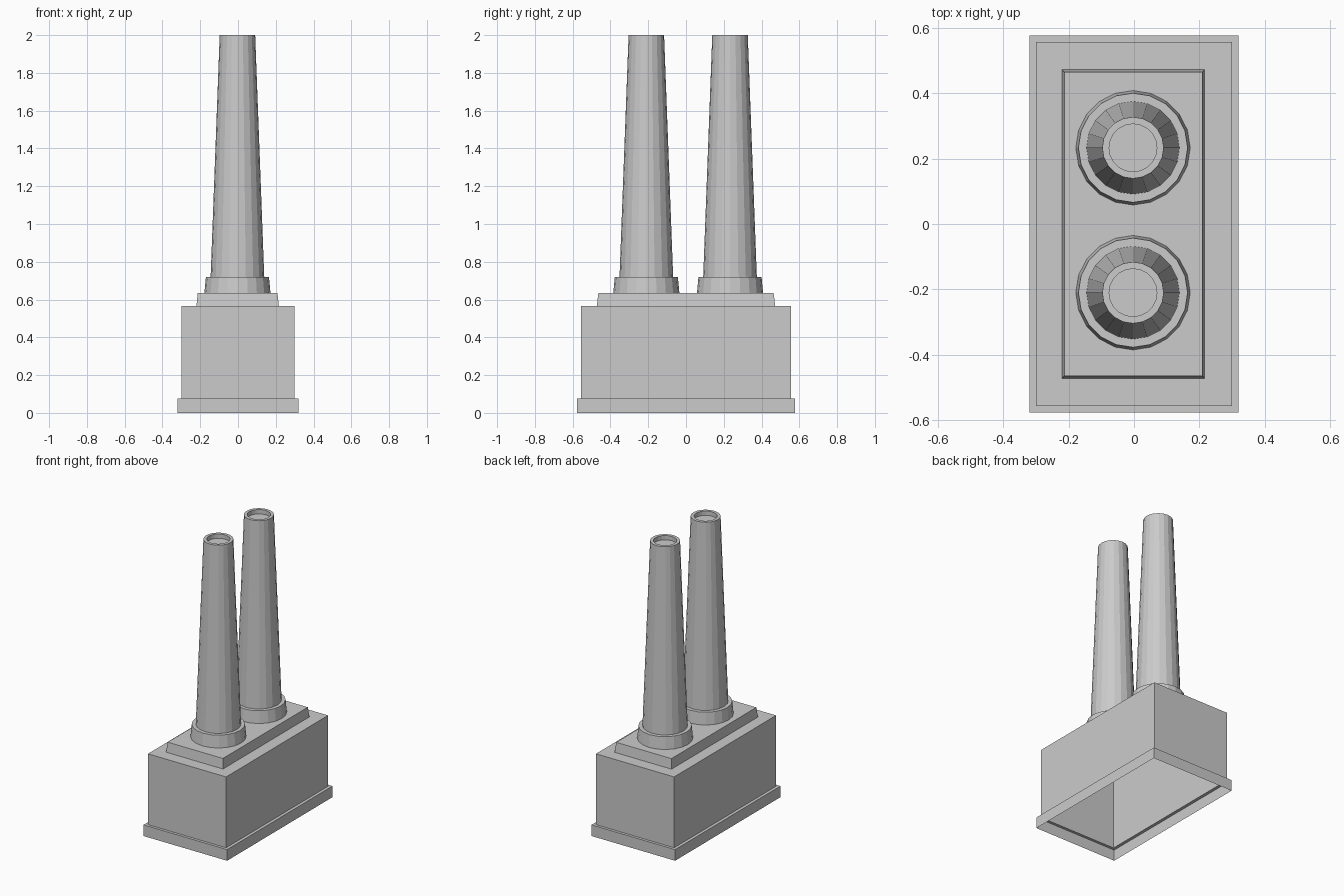
import bpy, bmesh, math

if "Cube" in bpy.data.objects:
    bpy.data.objects.remove(bpy.data.objects["Cube"])


def loft(name, rings, cap_last=True):
    """Skin a list of equal-length vertex rings; the first ring stays open."""
    bm = bmesh.new()
    loops = [[bm.verts.new(p) for p in ring] for ring in rings]
    n = len(loops[0])
    for a, b in zip(loops, loops[1:]):
        for i in range(n):
            j = (i + 1) % n
            bm.faces.new((a[i], a[j], b[j], b[i]))
    if cap_last:
        bm.faces.new(loops[-1])
    mesh = bpy.data.meshes.new(name)
    bm.to_mesh(mesh)
    bm.free()
    obj = bpy.data.objects.new(name, mesh)
    bpy.context.collection.objects.link(obj)
    return obj


def rect(hx, hy, z, cx=0.0):
    return [(cx + sx * hx, sy * hy, z) for sx, sy in ((-1, -1), (1, -1), (1, 1), (-1, 1))]


def circle(r, z, cx, cy, sides=20):
    return [(cx + r * math.cos(2 * math.pi * i / sides),
             cy + r * math.sin(2 * math.pi * i / sides), z) for i in range(sides)]


# Hollow building: plinth band, ledge, walls and flat roof, open underneath
loft("building_shell", [rect(0.32, 0.576, 0), rect(0.32, 0.576, 0.077),
                        rect(0.299, 0.557, 0.077), rect(0.299, 0.557, 0.567)])

# Tapered slab on the roof
loft("roof_slab", [rect(0.218, 0.472, 0.567, -0.002), rect(0.211, 0.464, 0.635, -0.002)])

# Two chimneys: collar, tapered shaft, rim and recessed mouth (radius, height)
profile = [(0.175, 0.635), (0.167, 0.72), (0.142, 0.72),
           (0.094, 2.0), (0.073, 2.0), (0.073, 1.97)]
for name, y in (("front_chimney", -0.21), ("back_chimney", 0.233)):
    loft(name, [circle(r, z, -0.003, y) for r, z in profile])
